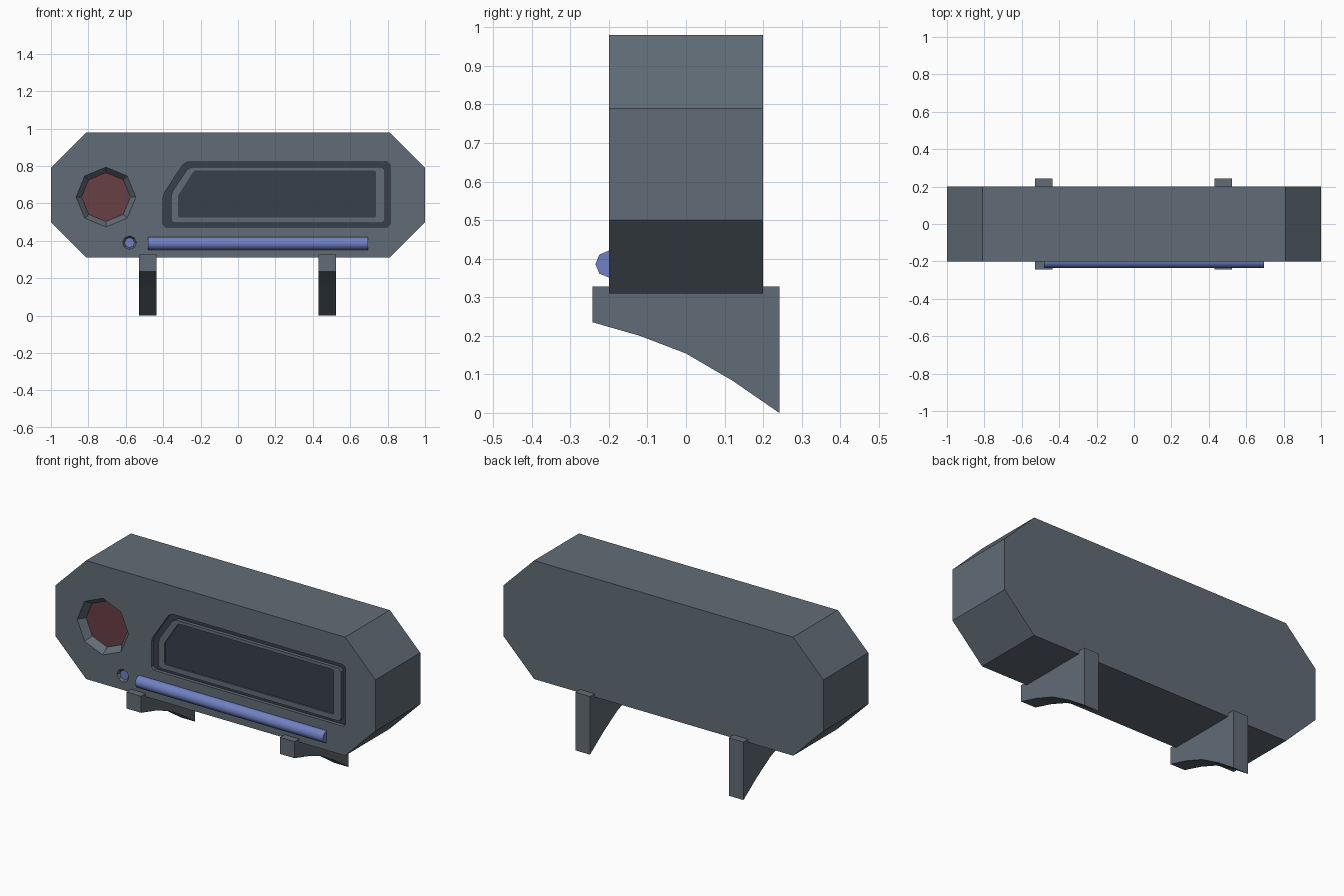
import bpy, bmesh, math

if "Cube" in bpy.data.objects:
    bpy.data.objects.remove(bpy.data.objects["Cube"])

FRONT = -0.2


def material(name, rgb):
    m = bpy.data.materials.new(name)
    m.diffuse_color = (*rgb, 1)
    m.use_nodes = True
    m.node_tree.nodes["Principled BSDF"].inputs["Base Color"].default_value = m.diffuse_color
    return m


SLATE = material("slate", (0.12, 0.15, 0.18))
DARK = material("dark_panel", (0.04, 0.05, 0.07))
RED = material("dull_red", (0.14, 0.05, 0.06))
BLUE = material("soft_blue", (0.16, 0.22, 0.54))


def loft(name, ring_a, ring_b, mat=None):
    """Closed solid between two matching rings of 3D points."""
    bm = bmesh.new()
    a = [bm.verts.new(p) for p in ring_a]
    b = [bm.verts.new(p) for p in ring_b]
    bm.faces.new(a)
    bm.faces.new(b[::-1])
    for i in range(len(a)):
        j = (i + 1) % len(a)
        bm.faces.new((a[j], a[i], b[i], b[j]))
    bmesh.ops.recalc_face_normals(bm, faces=bm.faces)
    mesh = bpy.data.meshes.new(name)
    bm.to_mesh(mesh)
    bm.free()
    obj = bpy.data.objects.new(name, mesh)
    bpy.context.collection.objects.link(obj)
    if mat:
        mesh.materials.append(mat)
    return obj


def at_y(pts, y):
    return [(x, y, z) for x, z in pts]


def at_x(pts, x):
    return [(x, y, z) for y, z in pts]


def slab(name, pts, y0, y1, mat=None):
    return loft(name, at_y(pts, y0), at_y(pts, y1), mat)


def octagon(cx, cz, r):
    return [(cx + r * math.cos(i * math.pi / 4), cz + r * math.sin(i * math.pi / 4))
            for i in range(8)]


def window(l, r, b, t, cx, cz, s=0.015):
    """Rectangle with a large upper-left chamfer and nipped corners."""
    k = math.hypot(cx, cz)
    ux, uz = s * cx / k, s * cz / k
    return [(l + s, b), (r - s, b), (r, b + s), (r, t - s), (r - s, t),
            (l + cx + s, t), (l + cx - ux, t - uz),
            (l + ux, t - cz + uz), (l, t - cz - s), (l, b + s)]


def cut(target, cutter):
    mod = target.modifiers.new("cut", 'BOOLEAN')
    mod.operation = 'DIFFERENCE'
    mod.solver = 'EXACT'
    mod.object = cutter
    bpy.context.view_layer.objects.active = target
    bpy.ops.object.modifier_apply(modifier=mod.name)
    bpy.data.objects.remove(cutter)


# Octagonal body
body = slab("body", [(-1, 0.5), (-0.81, 0.31), (0.81, 0.31), (1, 0.5),
                     (1, 0.79), (0.81, 0.98), (-0.81, 0.98), (-1, 0.79)],
            FRONT, 0.2, SLATE)

# Dial and button: tapered eight-sided recesses with coloured floors
for name, cx, cz, r_out, r_in, depth, mat in (
        ("dial", -0.706, 0.634, 0.16, 0.13, 0.04, RED),
        ("button", -0.58, 0.39, 0.037, 0.026, 0.015, BLUE)):
    floor = FRONT + depth
    cut(body, loft(name + "_cutter",
                   at_y(octagon(cx, cz, 2 * r_out - r_in), FRONT - depth),
                   at_y(octagon(cx, cz, r_in), floor)))
    slab(name, octagon(cx, cz, r_in + 0.001), floor - 0.001, floor + 0.01, mat)

# Screen: dark groove, flush frame and slightly sunken panel
outer = (-0.401, 0.813, 0.473, 0.821, 0.115, 0.175)
panel = window(-0.32, 0.737, 0.524, 0.776, 0.085, 0.133, 0.006)
cut(body, slab("groove_cutter", window(*outer), -0.25, -0.18))
slab("screen_groove", window(-0.403, 0.815, 0.471, 0.823, 0.115, 0.175),
     -0.181, -0.17, DARK)
frame = slab("screen_frame", window(-0.358, 0.785, 0.495, 0.794, 0.095, 0.14),
             FRONT, -0.175, SLATE)
cut(frame, slab("panel_cutter", panel, -0.25, -0.19))
slab("screen", panel, -0.192, -0.178, DARK)

# Blue light bar, half sunk into the front
ring = octagon(FRONT, 0.386, 0.035)
bar = loft("light_bar", at_x(ring, -0.48), at_x(ring, 0.695), BLUE)
bpy.ops.object.select_all(action='DESELECT')
bar.select_set(True)
bpy.context.view_layer.objects.active = bar
bpy.ops.object.shade_smooth_by_angle(angle=math.radians(50))

# Two brackets with curved undersides
profile = [(-0.242, 0.328), (-0.242, 0.235), (-0.12, 0.2), (0, 0.154),
           (0.12, 0.084), (0.242, 0), (0.242, 0.328)]
for name, x in (("left_bracket", -0.483), ("right_bracket", 0.477)):
    loft(name, at_x(profile, x - 0.046), at_x(profile, x + 0.046), SLATE)
